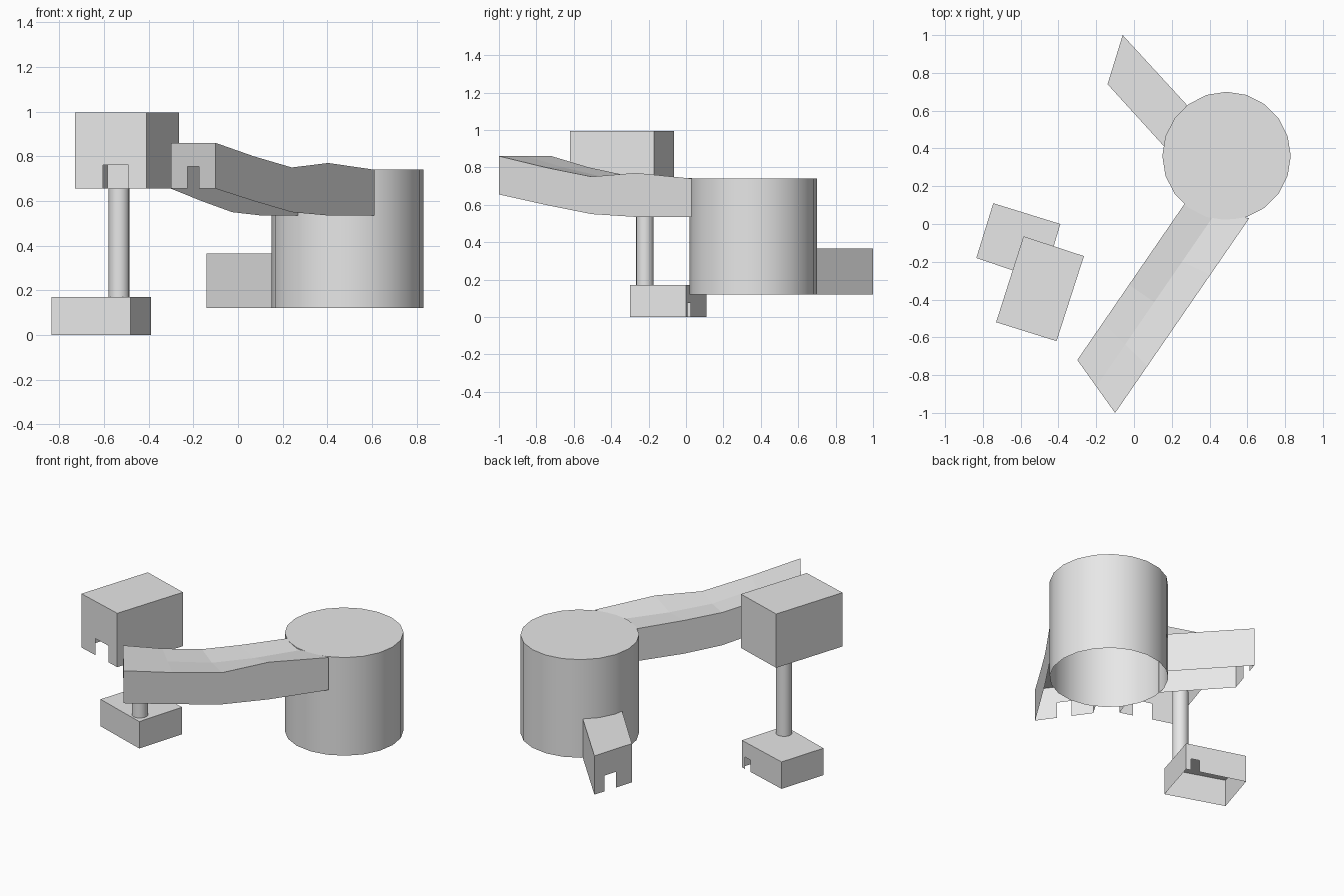
import bpy, bmesh
from mathutils import Vector

cube = bpy.data.objects.get("Cube")
if cube:
    bpy.data.objects.remove(cube, do_unlink=True)

grey = bpy.data.materials.new("plain_grey")
grey.use_nodes = True
colour = (0.8, 0.8, 0.8, 1.0)
grey.diffuse_color = colour
grey.node_tree.nodes["Principled BSDF"].inputs["Base Color"].default_value = colour


def finish(name, bm, smooth=False):
    bmesh.ops.remove_doubles(bm, verts=bm.verts, dist=0.0005)
    mesh = bpy.data.meshes.new(name)
    bm.to_mesh(mesh)
    bm.free()
    mesh.materials.append(grey)
    obj = bpy.data.objects.new(name, mesh)
    bpy.context.collection.objects.link(obj)
    if smooth:
        bpy.ops.object.select_all(action='DESELECT')
        obj.select_set(True)
        bpy.context.view_layer.objects.active = obj
        bpy.ops.object.shade_smooth_by_angle(angle=0.7)
    return obj


def face(bm, points):
    return bm.faces.new([bm.verts.new(p) for p in points])


def at(p, z):
    return Vector((p[0], p[1], z))


def wall(bm, a, b, low, high, doorway=None):
    """Upright wall from a to b, with an optional doorway (start, end, height)."""
    a0, b0 = at(a, low), at(b, low)
    points = [a0]
    if doorway:
        start, end, tall = doorway
        s, e, up = a0.lerp(b0, start), a0.lerp(b0, end), Vector((0, 0, tall))
        points += [s, s + up, e + up, e]
    face(bm, points + [b0, at(b, high), at(a, high)])


def open_box(name, corners, low, high, door_side, doorway, open_side=None):
    """Thin-walled box without a floor; corners run anticlockwise."""
    bm = bmesh.new()
    for i, a in enumerate(corners):
        if i != open_side:
            wall(bm, a, corners[(i + 1) % 4], low, high,
                 doorway if i == door_side else None)
    face(bm, [at(p, high) for p in corners])
    finish(name, bm)


def drum(name, centre, radius, low, high, sides):
    """Cylinder with a closed top and an open bottom."""
    bm = bmesh.new()
    bmesh.ops.create_cone(bm, cap_ends=True, segments=sides, radius1=radius,
                          radius2=radius, depth=high - low)
    bottoms = [f for f in bm.faces if f.normal.z < -0.9]
    bmesh.ops.delete(bm, geom=bottoms, context='FACES_ONLY')
    bmesh.ops.translate(bm, verts=bm.verts, vec=at(centre, (low + high) / 2))
    finish(name, bm, smooth=True)


# Large round room
drum("round_room", (0.49, 0.36), 0.34, 0.12, 0.74, 20)

# Short passage behind the round room
open_box("short_passage", [(-0.06, 1.0), (-0.14, 0.74), (0.16, 0.41), (0.28, 0.63)],
         0.12, 0.365, 0, (0.27, 0.57, 0.1), open_side=2)

# Separate lower room, shaft and upper room
open_box("lower_room", [(-0.745, 0.11), (-0.835, -0.18), (-0.48, -0.3), (-0.39, 0)],
         0, 0.17, 3, (0.08, 0.22, 0.075))
drum("shaft", (-0.532, -0.22), 0.047, 0.17, 0.655, 16)
open_box("upper_room", [(-0.585, -0.065), (-0.73, -0.52), (-0.41, -0.62), (-0.265, -0.17)],
         0.655, 0.995, 1, (0.39, 0.75, 0.105))

# Long sloping passage: sides and a sagging roof, open underneath
steps = [0, 0.24, 0.48, 0.71, 1]
floor_z = [0.655, 0.6, 0.55, 0.535, 0.535]
left_z = [0.86, 0.80, 0.757, 0.745, 0.74]
mid_z = [0.86, 0.795, 0.742, 0.73, 0.735]
right_z = [0.86, 0.80, 0.75, 0.77, 0.74]
left_start, left_end = Vector((-0.3, -0.72)), Vector((0.27, 0.11))
right_start, right_end = Vector((-0.1, -1.0)), Vector((0.61, 0.03))
left = [left_start.lerp(left_end, t) for t in steps]
right = [right_start.lerp(right_end, t) for t in steps]
middle = [(a + b) / 2 for a, b in zip(left, right)]


def rail(points, heights):
    return [at(p, z) for p, z in zip(points, heights)]


left_low, right_low = rail(left, floor_z), rail(right, floor_z)
left_top, mid_top, right_top = rail(left, left_z), rail(middle, mid_z), rail(right, right_z)
bm = bmesh.new()
strips = [(right_low, right_top), (right_top, mid_top),
          (mid_top, left_top), (left_top, left_low)]
for a, b in strips:
    for i in range(len(steps) - 1):
        face(bm, [a[i], a[i + 1], b[i + 1], b[i]])
wall(bm, left[0], right[0], floor_z[0], left_z[0], (0.375, 0.625, 0.1))
finish("long_passage", bm)
